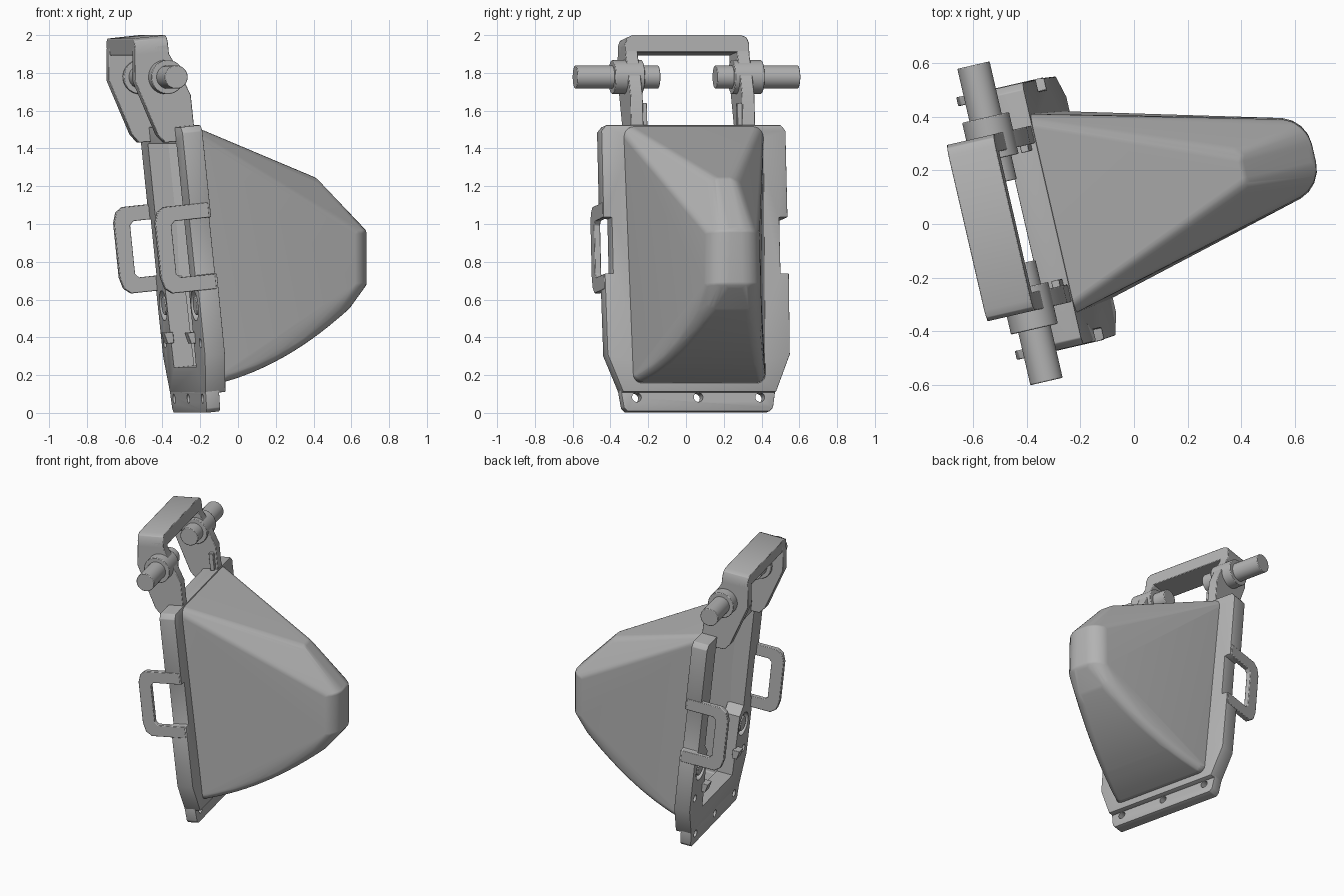
import bpy, bmesh
from math import radians, sqrt
from mathutils import Matrix, Vector

cube = bpy.data.objects.get("Cube")
if cube:
    bpy.data.objects.remove(cube, do_unlink=True)

# One grey material for the whole model
grey = bpy.data.materials.new("matte grey")
grey.use_nodes = True
grey.diffuse_color = (0.45, 0.45, 0.45, 1)
for node in grey.node_tree.nodes:
    if node.type == 'BSDF_PRINCIPLED':
        node.inputs["Base Color"].default_value = (0.45, 0.45, 0.45, 1)
        node.inputs["Roughness"].default_value = 0.6

# Local frame: u points out of the plate, v runs across it, w runs up it
FRAME = (Matrix.Translation((-0.149, 0.075, 0.012))
         @ Matrix.Rotation(radians(13), 4, 'Z')
         @ Matrix.Rotation(radians(-6), 4, 'Y'))


def activate(ob):
    for other in bpy.context.view_layer.objects:
        other.select_set(False)
    ob.select_set(True)
    bpy.context.view_layer.objects.active = ob


def make(name, bm, bevel=0):
    mesh = bpy.data.meshes.new(name)
    bm.to_mesh(mesh)
    bm.free()
    ob = bpy.data.objects.new(name, mesh)
    bpy.context.collection.objects.link(ob)
    ob.matrix_world = FRAME
    mesh.materials.append(grey)
    if bevel:
        mod = ob.modifiers.new("bevel", 'BEVEL')
        mod.width, mod.segments = bevel, 2
        mod.limit_method, mod.angle_limit = 'ANGLE', radians(30)
    return ob


def smooth(ob, angle=30):
    activate(ob)
    bpy.ops.object.shade_smooth_by_angle(angle=radians(angle))


def prism(name, outline, axis, a, b, bevel=0):
    """Extrude an outline along u (points are v, w) or v (points are u, w)."""
    bm = bmesh.new()
    place = (lambda p: (a, p[0], p[1])) if axis == 'u' else (lambda p: (p[0], a, p[1]))
    face = bm.faces.new([bm.verts.new(place(p)) for p in outline])
    geom = bmesh.ops.extrude_face_region(bm, geom=[face])["geom"]
    step = Vector((b - a, 0, 0)) if axis == 'u' else Vector((0, b - a, 0))
    bmesh.ops.translate(bm, vec=step, verts=[g for g in geom if isinstance(g, bmesh.types.BMVert)])
    bmesh.ops.recalc_face_normals(bm, faces=bm.faces)
    return make(name, bm, bevel)


def rod(name, axis, centre, radius, length, bevel=0):
    bm = bmesh.new()
    turn = Matrix.Rotation(radians(90), 4, 'Y' if axis == 'u' else 'X')
    bmesh.ops.create_cone(bm, cap_ends=True, segments=32, radius1=radius, radius2=radius,
                          depth=length, matrix=Matrix.Translation(centre) @ turn)
    return make(name, bm, bevel)


def cut(ob, cutters):
    activate(ob)
    for cutter in cutters:
        mod = ob.modifiers.new("cut", 'BOOLEAN')
        mod.operation, mod.object = 'DIFFERENCE', cutter
    for mod in list(ob.modifiers):
        bpy.ops.object.modifier_apply(modifier=mod.name)
    for cutter in cutters:
        bpy.data.objects.remove(cutter, do_unlink=True)


def mirrored(half):
    return half + [(-v, w) for v, w in reversed(half)]


# Hollow housing: hull of balls (u, v, w, radius, squash in height)
balls = [(-0.03, 0.325, 1.46, 0.06, 1),       # top of the base
         (0.64, 0.03, 1.10, 0.085, 1),        # upper ridge
         (0.81, 0.03, 0.85, 0.125, 0.5),      # nose top
         (0.783, 0.035, 0.59, 0.125, 0.5)]    # nose bottom
STEPS = 14
for i in range(STEPS + 1):
    # Curved underside, each ball tangent to the curve and to the side wall
    u = -0.03 + 0.81 * i / STEPS
    r = 0.045 + 0.05 * max(u, 0)
    slope = 0.12 + 0.68 * u
    lean = r / sqrt(1 + slope * slope)
    balls.append((u - slope * lean, 0.36 - 0.25 * u - r * 1.03,
                  0.147 + 0.125 * u + 0.34 * u * u + lean, r, 1))

bm = bmesh.new()
for u, v, w, r, squash in balls:
    for s in (-1, 1):
        bmesh.ops.create_icosphere(bm, subdivisions=3, radius=r,
                                   matrix=Matrix.Translation((u, s * v, w))
                                   @ Matrix.Diagonal((1, 1, squash, 1)))
points = [v.co.copy() for v in bm.verts]
bm.free()
bm = bmesh.new()
for p in points:
    bm.verts.new(p)
bmesh.ops.convex_hull(bm, input=bm.verts)
bmesh.ops.delete(bm, geom=[v for v in bm.verts if not v.link_faces], context='VERTS')
bmesh.ops.recalc_face_normals(bm, faces=bm.faces)
bmesh.ops.dissolve_limit(bm, angle_limit=radians(0.6), verts=bm.verts, edges=bm.edges)
bmesh.ops.bisect_plane(bm, geom=bm.verts[:] + bm.edges[:] + bm.faces[:],
                       plane_co=(-0.005, 0, 0), plane_no=(1, 0, 0), clear_inner=True)
housing = make("housing", bm)
smooth(housing, 35)
shell = housing.modifiers.new("shell", 'SOLIDIFY')
shell.thickness, shell.offset = 0.035, -1
housing.modifiers.new("even_shading", 'WEIGHTED_NORMAL').keep_sharp = True

# Mounting plate with side notches and a large opening
plate = prism("mounting_plate", mirrored([
    (0.415, 0.10), (0.495, 0.30), (0.5, 0.73), (0.455, 0.73), (0.455, 1.03),
    (0.5, 1.03), (0.5, 1.49), (0.475, 1.52)]), 'u', -0.11, 0, 0.004)
cutters = [prism("opening_cutter", mirrored([
    (0.26, 0.24), (0.28, 0.66), (0.335, 0.72), (0.335, 1.43)]), 'u', -0.3, 0.1)]
for s in (-1, 1):
    cutters.append(rod("socket_cutter", 'u', (-0.11, s * 0.37, 0.57), 0.08, 0.06))
    cutters.append(rod("pilot_cutter", 'u', (-0.11, s * 0.42, 0.37), 0.025, 0.08))
cut(plate, cutters)
smooth(plate)

# Thin bottom lip with three bolt holes
lip = prism("bottom_lip", mirrored([(0.385, 0), (0.405, 0.02), (0.42, 0.115)]),
            'u', -0.11, -0.035, 0.004)
cut(lip, [rod("bolt_cutter", 'u', (-0.07, v, 0.075), 0.025, 0.3) for v in (-0.335, 0, 0.335)])
smooth(lip)

# Hinge bracket crossbar with rounded shoulders
crossbar = prism("bracket_crossbar", mirrored([
    (0.27, 1.92), (0.337, 1.92), (0.337, 1.965), (0.325, 1.997), (0.295, 2.01)]),
    'u', -0.28, -0.1, 0.004)
smooth(crossbar)

handle_outline = [(-0.01, 1.11), (-0.25, 1.11), (-0.288, 1.085), (-0.305, 1.03), (-0.305, 0.74),
                  (-0.288, 0.68), (-0.25, 0.65), (-0.01, 0.65), (-0.01, 0.73), (-0.20, 0.73),
                  (-0.22, 0.75), (-0.22, 1.01), (-0.20, 1.03), (-0.01, 1.03)]
arm_outline = [(-0.28, 1.96), (-0.30, 1.79), (-0.205, 1.49), (-0.17, 1.445), (-0.03, 1.44),
               (-0.005, 1.47), (-0.005, 1.68), (-0.045, 1.79), (-0.1, 1.91), (-0.1, 1.96)]

# Paired parts on each side
for s, label in ((-1, "right"), (1, "left")):
    parts = [
        prism(label + "_handle", handle_outline, 'v', s * 0.468, s * 0.502, 0.004),
        prism(label + "_bracket_arm", arm_outline, 'v', s * 0.27, s * 0.337, 0.004),
        rod(label + "_hinge_pin", 'v', (-0.135, s * 0.38, 1.79), 0.062, 0.45, 0.004),
        rod(label + "_pin_collar", 'v', (-0.135, s * 0.325, 1.79), 0.09, 0.16, 0.004),
        rod(label + "_socket_boss", 'u', (-0.095, s * 0.37, 0.57), 0.05, 0.025, 0.004),
        prism(label + "_latch_tab", [(-0.15, 0.43), (-0.10, 0.43), (-0.10, 0.37), (-0.135, 0.37)],
              'v', s * 0.24, s * 0.31, 0.003),
        prism(label + "_arm_clip", [(-0.05, 1.52), (-0.05, 1.64), (-0.02, 1.64), (-0.02, 1.52)],
              'v', s * 0.245, s * 0.275, 0.003)]
    for part in parts:
        smooth(part)
